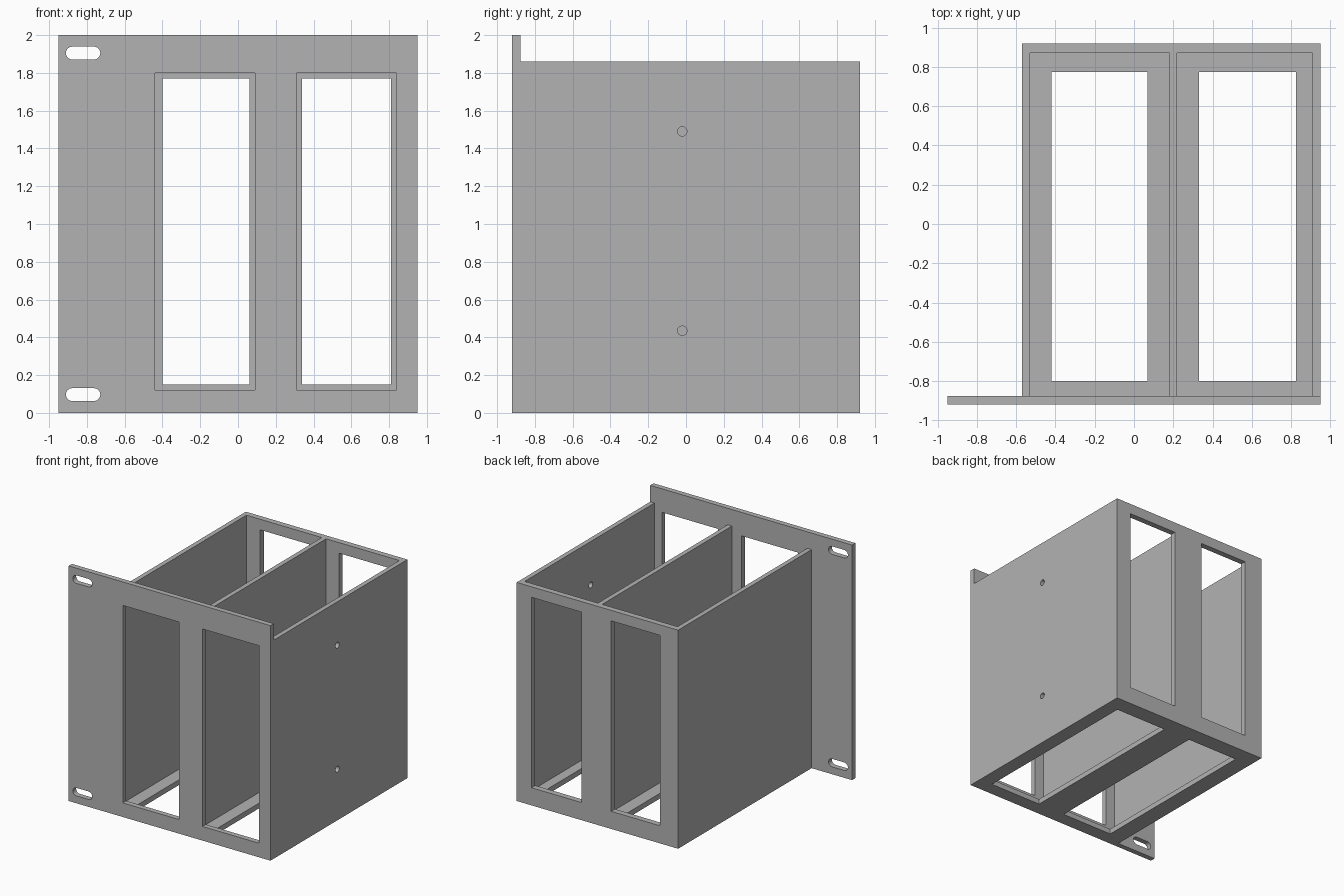
import bpy
from math import cos, sin, pi
from mathutils import Matrix

cube = bpy.data.objects.get("Cube")
if cube:
    bpy.data.objects.remove(cube, do_unlink=True)

grey = bpy.data.materials.new("light grey metal")
grey.use_nodes = True
GREY = (0.45, 0.45, 0.45, 1)
grey.diffuse_color = GREY
grey.node_tree.nodes["Principled BSDF"].inputs["Base Color"].default_value = GREY

# Sheet directions: each matrix sends (u, v, thickness) to model axes
FACING_Y = Matrix(((1, 0, 0), (0, 0, -1), (0, 1, 0)))   # u = x, v = z
FACING_X = Matrix(((0, 0, 1), (1, 0, 0), (0, 1, 0)))    # u = y, v = z
FACING_Z = Matrix.Identity(3)                          # u = x, v = y


def rect(u0, u1, v0, v1):
    return [(u0, v0), (u1, v0), (u1, v1), (u0, v1)]


def slot(u, v, r, half=0.0, n=12):
    """Round hole, stretched sideways when half is above zero."""
    pts = []
    for side, start in ((1, -pi / 2), (-1, pi / 2)):
        steps = n + 1 if half else n
        for i in range(steps):
            a = start + pi * i / n
            pts.append((u + side * half + r * cos(a), v + r * sin(a)))
    return pts


def sheet(name, outline, holes, axes, middle, thickness):
    """Flat plate with through holes, centred on 'middle' along its thickness."""
    curve = bpy.data.curves.new(name, "CURVE")
    curve.dimensions = "2D"
    curve.fill_mode = "BOTH"
    curve.extrude = thickness / 2
    for loop in [outline] + holes:
        spline = curve.splines.new("POLY")
        spline.points.add(len(loop) - 1)
        for point, (u, v) in zip(spline.points, loop):
            point.co = (u, v, 0, 1)
        spline.use_cyclic_u = True
    helper = bpy.data.objects.new(name + " profile", curve)
    bpy.context.scene.collection.objects.link(helper)
    bpy.context.view_layer.update()
    graph = bpy.context.evaluated_depsgraph_get()
    mesh = bpy.data.meshes.new_from_object(helper.evaluated_get(graph))
    bpy.data.objects.remove(helper, do_unlink=True)
    mesh.name = name
    mesh.transform(axes.to_4x4() @ Matrix.Translation((0, 0, middle)))
    mesh.materials.clear()
    mesh.materials.append(grey)
    for poly in mesh.polygons:
        poly.use_smooth = False
        poly.material_index = 0
    obj = bpy.data.objects.new(name, mesh)
    bpy.context.scene.collection.objects.link(obj)
    return obj


TOP = 1.86        # height of the open box
FRONT = -0.875    # back face of the front panel
BACK = 0.87       # inner face of the back panel

# Front panel with mounting slots and two windows
sheet("front_panel", rect(-0.95, 0.95, 0, 2),
      [rect(-0.44, 0.09, 0.12, 1.80), rect(0.31, 0.84, 0.12, 1.80)]
      + [slot(-0.82, z, 0.034, 0.057) for z in (0.097, 1.905)],
      FACING_Y, 0.8975, 0.045)

# Back panel with two slightly smaller windows
sheet("back_panel", rect(-0.57, 0.95, 0, TOP),
      [rect(-0.40, 0.06, 0.15, 1.77), rect(0.34, 0.81, 0.15, 1.77)],
      FACING_Y, -0.895, 0.05)

# Floor with two long openings
sheet("floor", rect(-0.53, 0.91, FRONT, BACK),
      [rect(-0.42, 0.07, -0.80, 0.775), rect(0.33, 0.825, -0.80, 0.775)],
      FACING_Z, 0.0225, 0.045)

# Upright walls; only the outer one at +x has screw holes
screw_holes = [slot(-0.02, z, 0.025) for z in (0.435, 1.49)]
for name, x, holes in (("right_wall", -0.55, []),
                       ("divider_wall", 0.20, []),
                       ("left_wall", 0.93, screw_holes)):
    sheet(name, rect(FRONT, BACK, 0, TOP), holes, FACING_X, x, 0.04)
